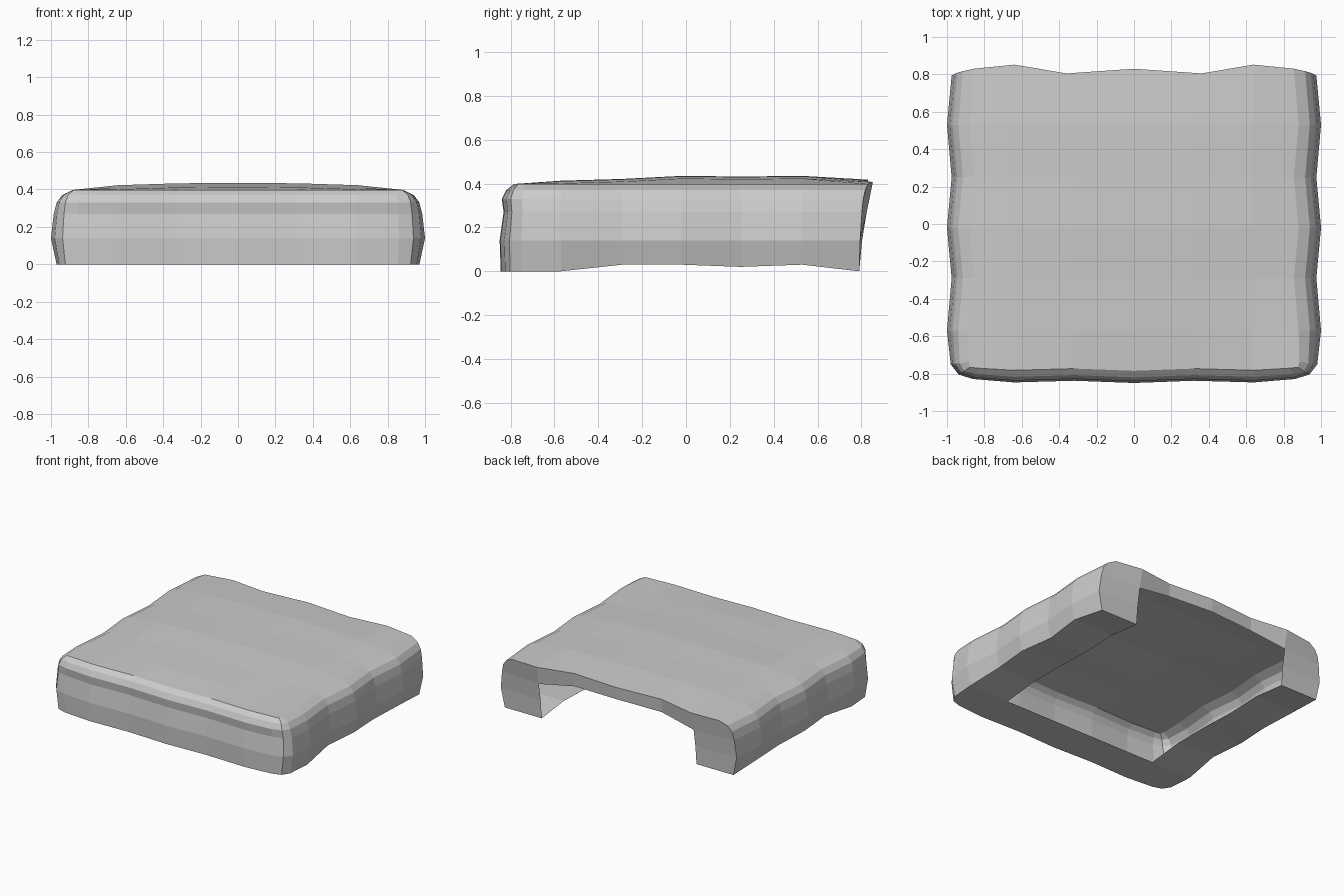
import bpy
import bmesh
from mathutils import Matrix

cube = bpy.data.objects.get("Cube")
if cube:
    bpy.data.objects.remove(cube, do_unlink=True)

mat = bpy.data.materials.new("light_grey")
mat.use_nodes = True
GREY = (0.6, 0.6, 0.6, 1.0)
mat.diffuse_color = GREY
mat.node_tree.nodes["Principled BSDF"].inputs["Base Color"].default_value = GREY

# Half outline: back corner, along the wavy side, round the corner, to the front centre
ROWS = [0.80, 0.53, 0.25, -0.02, -0.29, -0.57]
side_x = [0.975, 1.0, 0.975, 1.0, 0.975, 1.0]
outline = [(x, y, 1, 0) for x, y in zip(side_x, ROWS)]      # x, y, side and front inset weight
outline += [(0.98, -0.75, 0.8, 0.2), (0.938, -0.805, 0.5, 0.6), (0.86, -0.829, 0.2, 0.9),
            (0.64, -0.847, 0, 1), (0.32, -0.838, 0, 1), (0, -0.85, 0, 1)]
# Inner edge of the bottom rim
inner = [(0.64, y, 0, 0) for y in ROWS] + [(0.64, -0.57, 0, 0)] * 4
inner += [(0.32, -0.57, 0, 0), (0, -0.57, 0, 0)]
FOOT = [0, 0.03, 0.02, 0.03, 0.03]                         # lifted lower edge of the sides

# Levels: side inset, front inset, height
LEVELS = [(0.03, 0.005, 0), (0, 0, 0.14), (0.015, 0.018, 0.27),
          (0.03, 0.01, 0.33), (0.06, 0.03, 0.37), (0.12, 0.065, 0.398)]

bm = bmesh.new()


def back_y(x, z):
    """Wavy rear edge that curves outwards towards the top."""
    pts = [(0, 0.83), (0.36, 0.805), (0.64, 0.852), (0.86, 0.83), (1.0, 0.805)]
    for (xa, ya), (xb, yb) in zip(pts, pts[1:]):
        if xa <= x <= xb:
            top = ya + (yb - ya) * (x - xa) / (xb - xa)
            return 0.79 + (top - 0.79) * min(1, z / 0.4) ** 1.5


def ring(path, side, front, z):
    verts = []
    for i, (x, y, sw, fw) in enumerate(path):
        px, py = x - side * sw, y + front * fw
        pz = FOOT[i] if z == 0 and i < len(FOOT) else z
        if i == 0:
            py = back_y(px, z)
        verts.append(bm.verts.new((px, py, pz)))
    return verts


def face(verts):
    bm.faces.new(verts)


def bridge(a, b):
    for i in range(len(a) - 1):
        face((a[i], a[i + 1], b[i + 1], b[i]))


def back_row(heights):
    return [bm.verts.new((x, back_y(x, z), z)) for x, z in zip((0.64, 0.36, 0), heights)]


# Outer wall and bottom rim of the hollow shell
rings = [ring(outline, *level) for level in LEVELS]
rim = ring(inner, 0, 0, 0)
for a, b in zip([rim] + rings, rings):
    bridge(a, b)

# Gently domed top
edge = rings[-1]
top = [[edge[0]] + back_row((0.406, 0.416, 0.418))]
for i, peak in enumerate([0.435, 0.432, 0.435, 0.421, 0.413], start=1):
    row = [bm.verts.new((x, ROWS[i], peak - drop))
           for x, drop in ((0.64, 0.012), (0.32, 0.002), (0, 0))]
    top.append([edge[i]] + row)
for a, b in zip(top, top[1:]):
    bridge(a, b)
bridge(top[-1][1:], edge[9:])
face(edge[5:10] + [top[-1][1]])

# Open rear: leg end in bands, and the hanging lip above the opening
lip = back_row((0.27, 0.318, 0.325))
middle = bm.verts.new((0.64, back_y(0.64, 0.14), 0.14))
end = [r[0] for r in rings]
bridge(end[:3], [rim[0], middle, lip[0]])
face(end[2:] + [top[0][1], lip[0]])
bridge(top[0][1:], lip)

# Weld, mirror to the other half and orient the faces
bmesh.ops.remove_doubles(bm, verts=bm.verts[:], dist=0.0005)
bmesh.ops.mirror(bm, geom=bm.verts[:] + bm.edges[:] + bm.faces[:],
                 matrix=Matrix.Identity(4), merge_dist=0.0005, axis='X')
bmesh.ops.remove_doubles(bm, verts=bm.verts[:], dist=0.0005)
bmesh.ops.recalc_face_normals(bm, faces=bm.faces[:])

mesh = bpy.data.meshes.new("hollow_slab")
bm.to_mesh(mesh)
bm.free()
mesh.materials.append(mat)
slab = bpy.data.objects.new("hollow_slab", mesh)
bpy.context.scene.collection.objects.link(slab)
